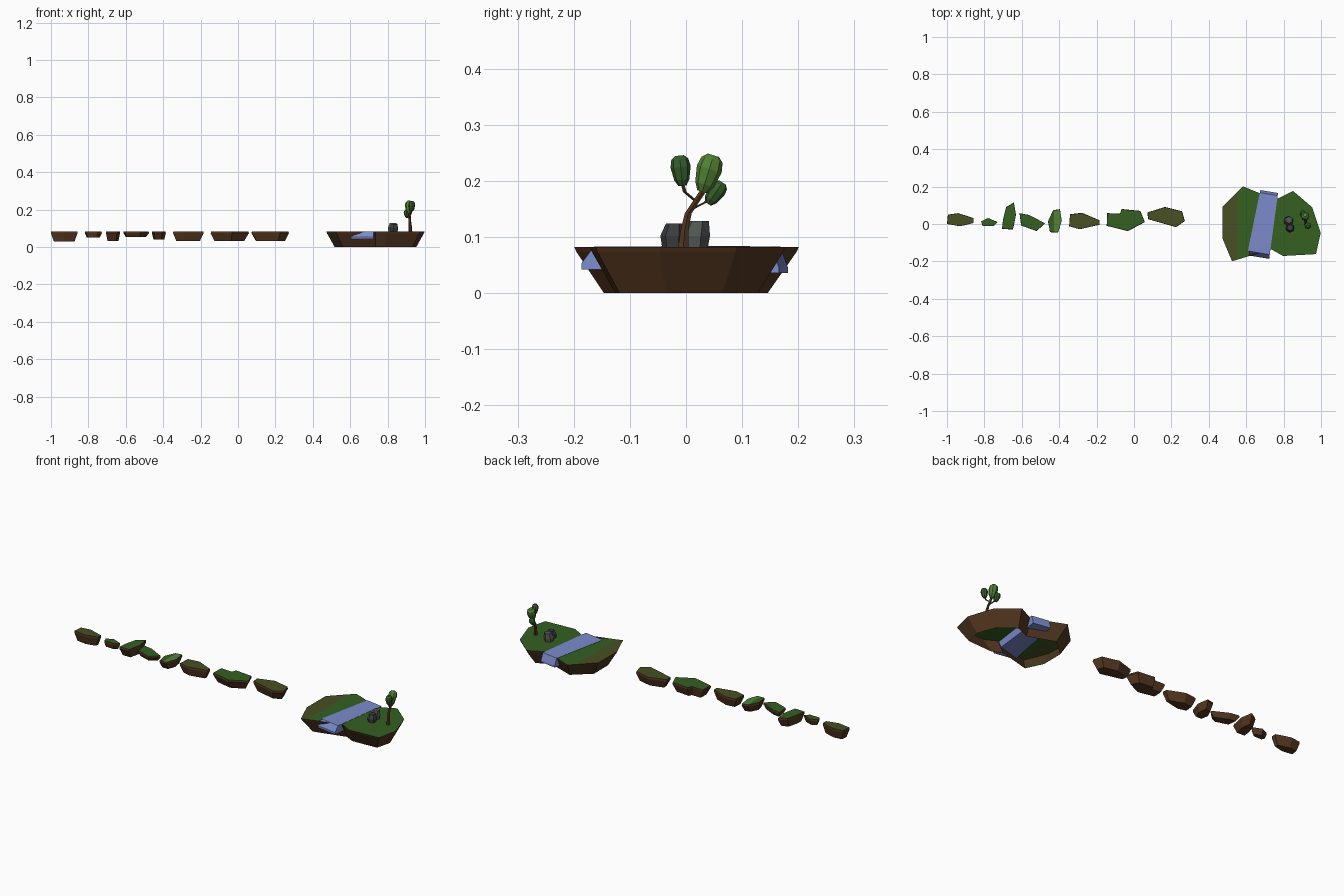
import bpy, bmesh, math
from mathutils import Vector, Matrix

if "Cube" in bpy.data.objects:
    bpy.data.objects.remove(bpy.data.objects["Cube"])

def mat(name, r, g, b):
    m = bpy.data.materials.new(name)
    m.diffuse_color = (r, g, b, 1)
    m.use_nodes = True
    m.node_tree.nodes["Principled BSDF"].inputs["Base Color"].default_value = m.diffuse_color
    return m

GRASS = mat("grass green", 0.035, 0.115, 0.015)
OLIVE = mat("mossy olive", 0.065, 0.080, 0.016)
EARTH = mat("earth brown", 0.085, 0.036, 0.014)
MOSSY = mat("mossy earth", 0.070, 0.042, 0.013)
WATER = mat("water blue", 0.20, 0.26, 0.60)
LEAF = mat("leaf green", 0.085, 0.22, 0.035)
DEEP = mat("deep leaf green", 0.035, 0.115, 0.025)
STONE = mat("stone grey", 0.085, 0.10, 0.09)
DARK = mat("dark stone", 0.045, 0.048, 0.052)

def finish(name, bm, mats):
    me = bpy.data.meshes.new(name)
    bm.to_mesh(me)
    bm.free()
    for m in mats:
        me.materials.append(m)
    ob = bpy.data.objects.new(name, me)
    bpy.context.collection.objects.link(ob)
    return ob

def loft(rings, cap_low=True, cap_high=True):
    """Connect equal-length rings, lowest first, counter-clockwise."""
    bm = bmesh.new()
    vs = [[bm.verts.new(p) for p in r] for r in rings]
    n = len(vs[0])
    for a, b in zip(vs, vs[1:]):
        for i in range(n):
            j = (i + 1) % n
            bm.faces.new((a[i], a[j], b[j], b[i]))
    if cap_low:
        bm.faces.new(vs[0][::-1])
    if cap_high:
        bm.faces.new(vs[-1])
    return bm

def ring(pts, z, c=(0, 0), sx=1.0, sy=1.0):
    return [(c[0] + (x - c[0]) * sx, c[1] + (y - c[1]) * sy, z) for x, y in pts]

# ---- main island: hollow flared wall with a thin lip, open underneath
outline = [(0.472, 0.09), (0.472, -0.075), (0.524, -0.199), (0.735, -0.136),
           (0.797, -0.171), (0.973, -0.161), (0.998, -0.048), (0.952, 0.09),
           (0.85, 0.177), (0.756, 0.130), (0.583, 0.201)]
C = (0.735, -0.004)
bm = loft([ring(outline, 0.0, C, 0.83, 0.73), ring(outline, 0.073, C, 0.985, 0.98),
           ring(outline, 0.082, C)], False, False)
for f in bm.faces:
    f.material_index = 1 if f.calc_center_median().x < 0.56 else 0
finish("island_wall", bm, [EARTH, MOSSY])

# ---- grass top, cut open for the river and banded with olive on the left
river_mid = Vector((0.694, 0.004, 0))
along = Vector((0.052, 0.307, 0)).normalized()
across = Vector((along.y, -along.x, 0))
HALF = 0.049
bm = bmesh.new()
bm.faces.new([bm.verts.new((x, y, 0.082)) for x, y in outline])
bmesh.ops.triangulate(bm, faces=bm.faces[:])
for co, no in ((river_mid + across * HALF, across), (river_mid - across * HALF, across),
               (Vector((0.555, 0, 0)), Vector((1, 0, 0)))):
    bmesh.ops.bisect_plane(bm, geom=bm.verts[:] + bm.edges[:] + bm.faces[:],
                           plane_co=co, plane_no=no)
gap = [f for f in bm.faces
       if abs((f.calc_center_median() - river_mid).dot(across)) < HALF]
bmesh.ops.delete(bm, geom=gap, context='FACES')
for f in bm.faces:
    f.material_index = 1 if f.calc_center_median().x < 0.555 else 0
finish("island_grass", bm, [GRASS, OLIVE])

# ---- river: side profile swept across its width, spilling at both ends
profile = [(-0.183, 0.042), (-0.130, 0.042), (0.130, 0.036), (0.172, 0.036),
           (0.172, 0.046), (0.158, 0.083), (-0.160, 0.083), (-0.183, 0.053)]
def river_side(side):
    return [river_mid + along * s + across * (HALF * side * (1.1 - s * 0.7)) + Vector((0, 0, z))
            for s, z in profile]
bm = loft([river_side(1), river_side(-1)])
bmesh.ops.recalc_face_normals(bm, faces=bm.faces[:])
finish("river", bm, [WATER])

# ---- stepping islands: (outline, underside height, top material)
steps = [
    ([(-.995, .05), (-1, 0), (-.93, -.012), (-.858, .005), (-.858, .032), (-.94, .058)], .03, OLIVE),
    ([(-.818, .014), (-.81, -.01), (-.75, -.012), (-.728, .01), (-.78, .032)], .05, GRASS),
    ([(-.684, .09), (-.70, .027), (-.706, -.027), (-.647, -.029), (-.631, .048), (-.642, .116)], .033, GRASS),
    ([(-.612, .058), (-.604, -.008), (-.52, -.038), (-.476, .004), (-.56, .048)], .053, GRASS),
    ([(-.433, .073), (-.46, .014), (-.449, -.044), (-.406, -.045), (-.386, .016), (-.396, .08)], .04, GRASS),
    ([(-.342, .052), (-.347, -.012), (-.29, -.028), (-.184, -.004), (-.184, .02), (-.278, .06)], .033, OLIVE),
    ([(-.144, .058), (-.146, -.01), (-.032, -.038), (.058, .01), (.034, .07), (-.066, .08), (-.075, .055)], .033, GRASS),
    ([(.072, .062), (.075, .026), (.225, -.017), (.272, .016), (.257, .068), (.165, .091)], .033, OLIVE)]
for i, (pts, low, top) in enumerate(steps):
    c = (sum(p[0] for p in pts) / len(pts), sum(p[1] for p in pts) / len(pts))
    bm = loft([ring(pts, low, c, 0.78, 0.7), ring(pts, 0.074, c), ring(pts, 0.084, c, 0.98, 0.97)])
    if i == 4:  # this one has a lighter right half
        bmesh.ops.bisect_plane(bm, geom=bm.verts[:] + bm.edges[:] + bm.faces[:],
                               plane_co=(-0.427, 0, 0), plane_no=(1, 0, 0))
    bm.normal_update()
    for f in bm.faces:
        if f.normal.z > 0.9:
            f.material_index = 2 if i == 4 and f.calc_center_median().x > -0.427 else 1
    finish(f"stepping_island_{i + 1}", bm, [EARTH, top, LEAF])

# ---- boulders: tapered hexagonal lumps
def boulder(name, x, y, r, h, lean, m):
    hexa = [(x + r * math.cos(a * math.pi / 3 + 0.4), y + r * math.sin(a * math.pi / 3 + 0.4))
            for a in range(6)]
    top = [(px + lean * 0.5, py + lean, z) for px, py, z in ring(hexa, h, (x, y), 0.7, 0.7)]
    finish(name, loft([ring(hexa, 0.08, (x, y), 0.85, 0.85),
                       ring(hexa, 0.102, (x, y)), top]), [m])
boulder("boulder_back", 0.826, 0.016, 0.027, 0.128, 0.006, STONE)
boulder("boulder_front", 0.834, -0.022, 0.024, 0.124, 0.003, DARK)

# ---- tree: bent trunk and branches as six-sided tubes
def limb(name, pts, radii):
    rings = [[(p[0] + r * math.cos(a * math.pi / 3), p[1] + r * math.sin(a * math.pi / 3), p[2])
              for a in range(6)] for p, r in zip(pts, radii)]
    finish(name, loft(rings), [EARTH])
limb("trunk", [(.921, -.005, .08), (.921, -.002, .115), (.918, .004, .142), (.916, .028, .178),
               (.915, .036, .195)], [.011, .008, .007, .007, .005])
limb("branch_front", [(.917, .016, .165), (.926, -.002, .18), (.929, -.008, .2)], [.004, .004, .003])
limb("branch_back", [(.917, .012, .15), (.906, .035, .162), (.902, .048, .175)], [.004, .004, .003])

# ---- leaf clumps: eight-sided barrels, fuller near the top
def clump(name, centre, r, h, tilt, m):
    prof = [(-1, .4), (-.6, .75), (.25, 1), (.75, .85), (1, .45)]
    bm = loft([[(r * k * math.cos(a * math.pi / 4), r * k * math.sin(a * math.pi / 4), h * t)
                for a in range(8)] for t, k in prof])
    bm.transform(Matrix.Translation(centre) @ Matrix.Rotation(tilt, 4, 'X'))
    finish(name, bm, [m])
clump("leaves_top", (.915, .039, .213), .023, .034, -0.3, LEAF)
clump("leaves_front", (.929, -.009, .218), .018, .027, 0.1, DEEP)
clump("leaves_back", (.902, .052, .178), .016, .023, -0.6, DEEP)
